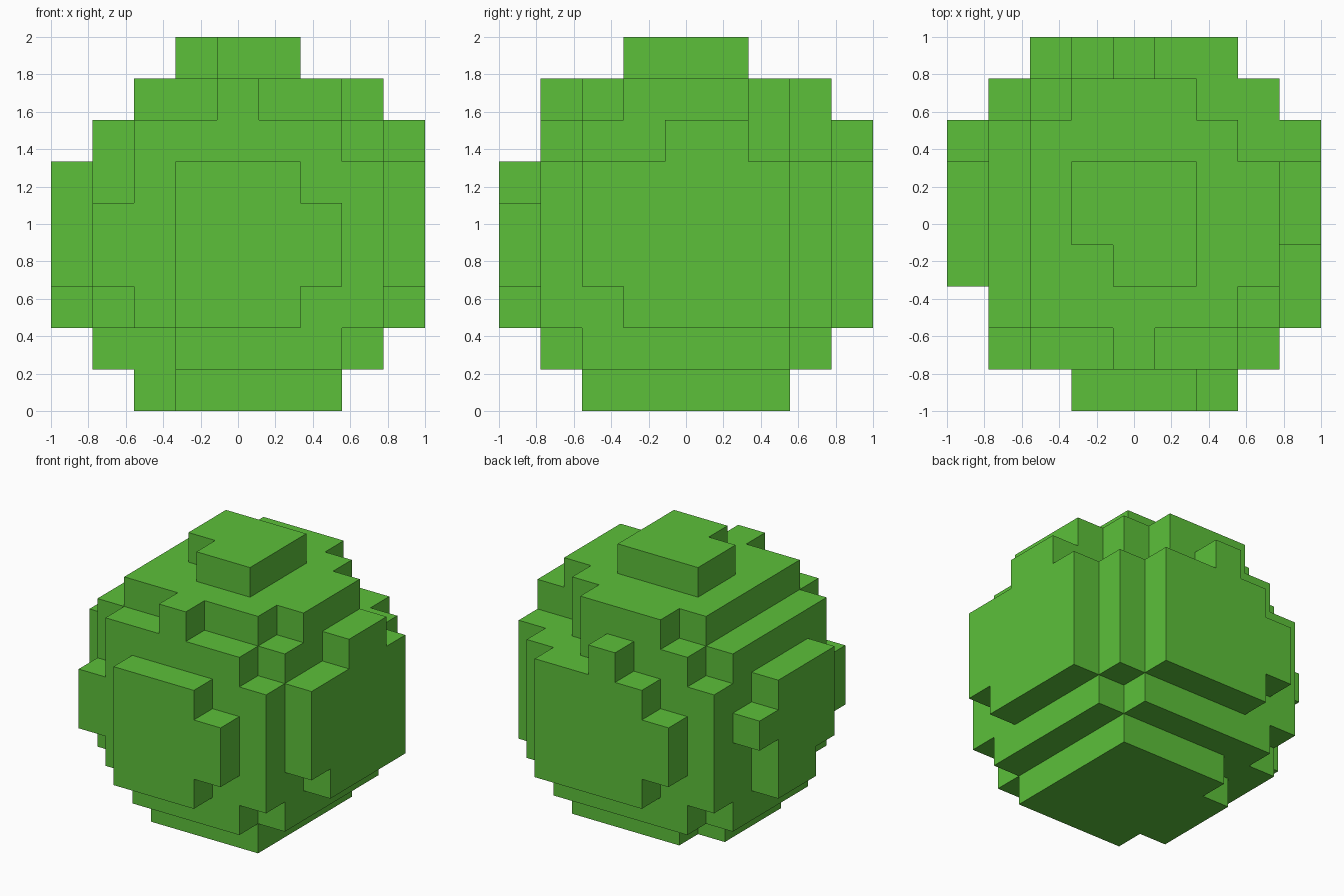
import bpy
import bmesh
from mathutils import Vector

if "Cube" in bpy.data.objects:
    bpy.data.objects.remove(bpy.data.objects["Cube"])

GRID = 9
SIZE = 2 / GRID
cells = set()


def span(v):
    """A single index or an inclusive (first, last) pair."""
    return range(v[0], v[1] + 1) if isinstance(v, tuple) else (v,)


def fill(x, y, z):
    cells.update((i, j, k) for i in span(x) for j in span(y) for k in span(z))


# Wide middle body
body = (2, 5)
fill((1, 7), (2, 7), body)
fill((2, 7), 1, body)
fill(1, 1, (3, 4))

# Shoulder layer
fill((1, 6), (2, 6), 6)
fill(7, (2, 5), 6)
fill((2, 6), 1, 6)
fill((2, 5), 7, 6)

# Upper layer
fill((2, 6), (2, 6), 7)
fill(7, (3, 5), 7)
fill(4, 1, 7)
fill((3, 5), 7, 7)

# Top plate
fill((4, 5), (3, 5), 8)
fill(3, (4, 5), 8)

# Lower layer
fill((1, 7), (3, 6), 1)
fill((3, 7), 2, 1)
fill((3, 6), 1, 1)
fill((2, 6), 7, 1)

# Bottom plate
fill((3, 6), (2, 6), 0)
fill(2, (3, 5), 0)

# Front plate
fill((3, 5), 0, body)
fill(6, 0, (3, 4))

# Back plate
fill((3, 6), 8, body)
fill(2, 8, (3, 4))
fill(4, 8, 6)

# Left plate
fill(8, (3, 6), body)
fill(8, 2, (3, 5))
fill(8, (4, 5), 6)

# Right plate
fill(0, (4, 5), body)
fill(0, 3, (3, 5))
fill(0, 6, 4)

# Outer skin: one quad on every exposed cell side
bm = bmesh.new()
origin = Vector((-1, -1, 0))
for cell in cells:
    centre = Vector(cell) + Vector((0.5, 0.5, 0.5))
    for axis in range(3):
        for sign in (-1, 1):
            n = Vector((0, 0, 0))
            n[axis] = sign
            if tuple(int(c) for c in Vector(cell) + n) in cells:
                continue
            u = Vector((0, 0, 0))
            u[(axis + 1) % 3] = 0.5
            v = n.cross(u)
            mid = centre + n / 2
            corners = (mid - u - v, mid + u - v, mid + u + v, mid - u + v)
            bm.faces.new([bm.verts.new(origin + c * SIZE) for c in corners])
bmesh.ops.remove_doubles(bm, verts=bm.verts, dist=SIZE / 100)

# Merge flush quads into large flat faces
bmesh.ops.dissolve_limit(bm, angle_limit=0.01, verts=bm.verts, edges=bm.edges)

mesh = bpy.data.meshes.new("block_ball")
bm.to_mesh(mesh)
bm.free()
ball = bpy.data.objects.new("block_ball", mesh)
bpy.context.collection.objects.link(ball)

# Leaf green
green = bpy.data.materials.new("leaf_green")
green.use_nodes = True
colour = (0.107, 0.527, 0.042, 1)
green.diffuse_color = colour
green.node_tree.nodes["Principled BSDF"].inputs["Base Color"].default_value = colour
mesh.materials.append(green)
